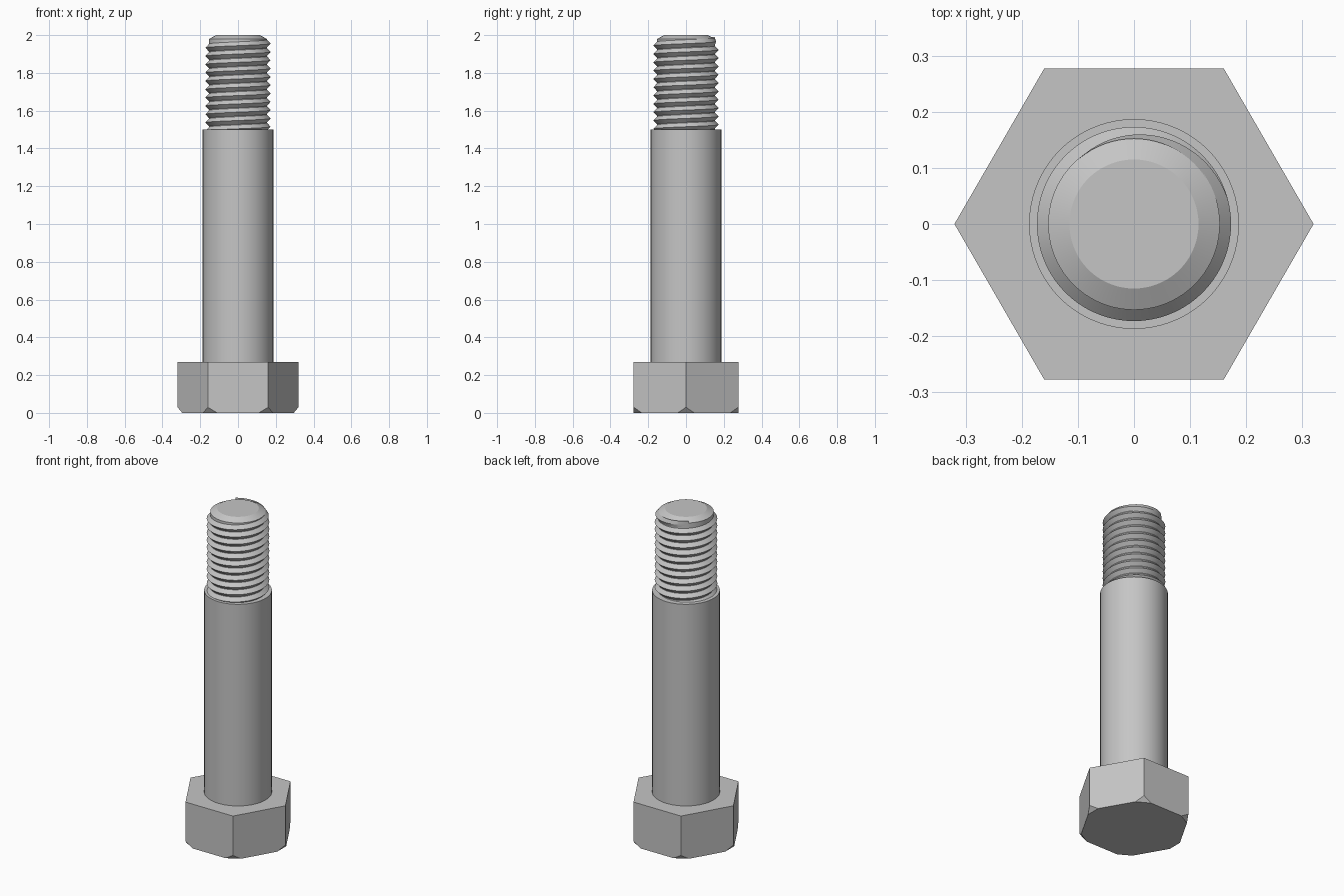
import bpy, bmesh, math
from mathutils import Vector

cube = bpy.data.objects.get("Cube")
if cube:
    bpy.data.objects.remove(cube, do_unlink=True)

SEGMENTS = 72
HEAD_R, HEAD_TOP = 0.32, 0.27
SHANK_R, SHANK_TOP = 0.187, 1.5
ROOT_R, CREST_R, PITCH = 0.153, 0.173, 0.044

steel = bpy.data.materials.new("grey_steel")
steel.use_nodes = True
colour = (0.56, 0.56, 0.56, 1)
steel.diffuse_color = colour
steel.node_tree.nodes["Principled BSDF"].inputs["Base Color"].default_value = colour


def finish(name, bm, smooth=True):
    bmesh.ops.recalc_face_normals(bm, faces=bm.faces)
    mesh = bpy.data.meshes.new(name)
    bm.to_mesh(mesh)
    bm.free()
    mesh.materials.append(steel)
    obj = bpy.data.objects.new(name, mesh)
    bpy.context.collection.objects.link(obj)
    if smooth:
        bpy.ops.object.select_all(action='DESELECT')
        obj.select_set(True)
        bpy.context.view_layer.objects.active = obj
        bpy.ops.object.shade_smooth_by_angle(angle=math.radians(20))
    return obj


def polar(r, angle, z):
    return Vector((r * math.cos(angle), r * math.sin(angle), z))


def revolve(name, profile):
    """Turned solid from (radius, height) points, capped at both ends."""
    bm = bmesh.new()
    rings = [[bm.verts.new(polar(r, math.tau * i / SEGMENTS, z)) for i in range(SEGMENTS)]
             for r, z in profile]
    for low, high in zip(rings, rings[1:]):
        for i in range(SEGMENTS):
            j = (i + 1) % SEGMENTS
            bm.faces.new((low[i], low[j], high[j], high[i]))
    bm.faces.new(rings[0])
    bm.faces.new(rings[-1])
    return finish(name, bm)


# Hexagonal head with its lower corners cut off
bm = bmesh.new()
base = bm.faces.new([bm.verts.new(polar(HEAD_R, math.tau * i / 6, 0)) for i in range(6)])
top = bmesh.ops.extrude_face_region(bm, geom=[base], use_keep_orig=True)
bmesh.ops.translate(bm, vec=(0, 0, HEAD_TOP),
                    verts=[v for v in top["geom"] if isinstance(v, bmesh.types.BMVert)])
bmesh.ops.recalc_face_normals(bm, faces=bm.faces)
for i in range(6):
    angle = math.tau * i / 6
    cut = bmesh.ops.bisect_plane(
        bm, geom=bm.verts[:] + bm.edges[:] + bm.faces[:],
        plane_co=polar(HEAD_R, angle, 0.03), plane_no=polar(0.03, angle, -0.025).normalized(),
        clear_outer=True)
    edges = [e for e in cut["geom_cut"] if isinstance(e, bmesh.types.BMEdge)]
    bmesh.ops.edgeloop_fill(bm, edges=edges)
finish("hex_head", bm, smooth=False)

# Plain shank and the chamfered core under the thread
revolve("shank", [(SHANK_R, HEAD_TOP - 0.02), (SHANK_R, SHANK_TOP)])
revolve("threaded_core", [(ROOT_R, SHANK_TOP - 0.02), (ROOT_R, 1.98), (0.115, 2.0)])

# Helical ridge, fading into the core over its last part turn
bm = bmesh.new()
end = math.radians(130)
fade = math.radians(115)
step = math.tau / SEGMENTS
count = int(11.6 * SEGMENTS)
previous = None
for i in range(count + 1):
    angle = end - (count - i) * step
    z = 1.955 + PITCH * angle / math.tau
    grow = min(1, (end - angle) / fade)
    crest = ROOT_R - 0.001 + (CREST_R - ROOT_R + 0.001) * grow
    half = PITCH * 0.49
    section = [bm.verts.new(polar(r, angle, z + dz)) for r, dz in
               ((ROOT_R - 0.001, -half), (crest, 0), (ROOT_R - 0.001, half))]
    if previous:
        for a, b in ((0, 1), (1, 2), (2, 0)):
            bm.faces.new((previous[a], section[a], section[b], previous[b]))
    else:
        bm.faces.new(section)
    previous = section
finish("thread_ridge", bm)
